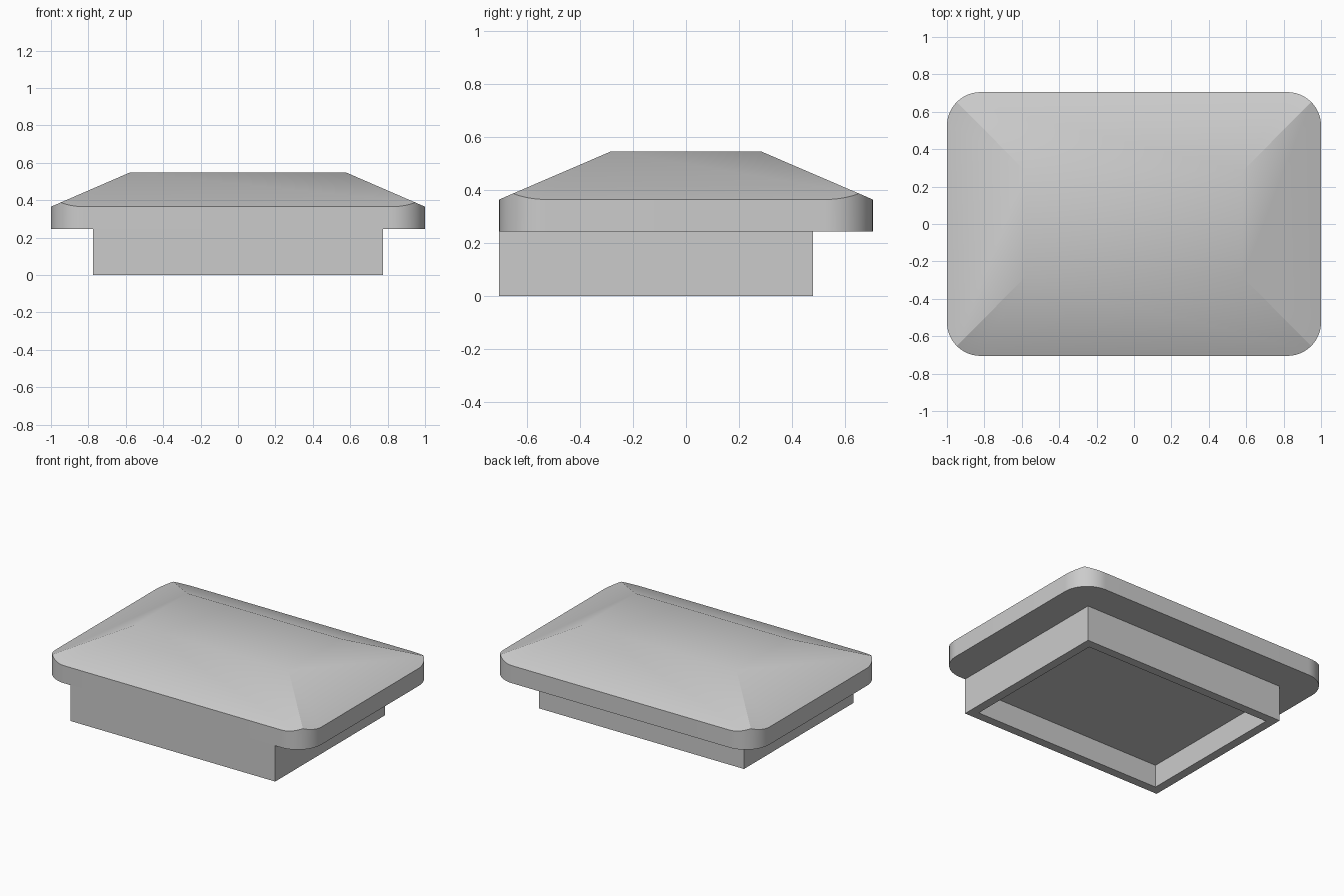
import bpy, bmesh, math

if "Cube" in bpy.data.objects:
    bpy.data.objects.remove(bpy.data.objects["Cube"])

HX, HY = 1.0, 0.705            # half size of the lid
RADIUS = 0.18                  # corner rounding
Z_UNDER, Z_EAVE, Z_TOP = 0.245, 0.365, 0.547
TOP_X, TOP_Y = 0.58, 0.282     # half size of the flat top
STEPS = 16                     # segments per corner, even

grey = bpy.data.materials.new("light_grey")
grey.use_nodes = True
grey.diffuse_color = (0.6, 0.6, 0.6, 1)
grey.node_tree.nodes["Principled BSDF"].inputs["Base Color"].default_value = (0.6, 0.6, 0.6, 1)


def finish(bm, name):
    bmesh.ops.recalc_face_normals(bm, faces=bm.faces[:])
    mesh = bpy.data.meshes.new(name)
    bm.to_mesh(mesh)
    bm.free()
    mesh.materials.append(grey)
    obj = bpy.data.objects.new(name, mesh)
    bpy.context.collection.objects.link(obj)
    bpy.context.view_layer.objects.active = obj
    bpy.ops.object.select_all(action='DESELECT')
    obj.select_set(True)
    bpy.ops.object.shade_smooth_by_angle(angle=math.radians(30))
    return obj


def eave_height(x, y):
    """Height of the hipped roof above a point on the outline."""
    slope = (Z_TOP - Z_EAVE) / (HX - TOP_X)
    return Z_EAVE + slope * max(0, min(HX - abs(x), HY - abs(y)))


# Lid: rounded rectangle with a hipped, flat-topped roof
bm = bmesh.new()
corners = [(1, 1), (-1, 1), (-1, -1), (1, -1)]
outline = []
for i, (sx, sy) in enumerate(corners):
    for k in range(STEPS + 1):
        a = (i + k / STEPS) * math.pi / 2
        outline.append((sx * (HX - RADIUS) + RADIUS * math.cos(a),
                        sy * (HY - RADIUS) + RADIUS * math.sin(a)))
lower = [bm.verts.new((x, y, Z_UNDER)) for x, y in outline]
upper = [bm.verts.new((x, y, eave_height(x, y))) for x, y in outline]
top = [bm.verts.new((sx * TOP_X, sy * TOP_Y, Z_TOP)) for sx, sy in corners]
n = len(outline)
for i in range(n):
    j = (i + 1) % n
    bm.faces.new((lower[i], lower[j], upper[j], upper[i]))
bm.faces.new(lower[::-1])
bm.faces.new(top)
for i in range(4):
    # each slope runs from the middle of one corner to the middle of the next
    start = i * (STEPS + 1) + STEPS // 2
    edge = [upper[(start + k) % n] for k in range(STEPS + 2)]
    bm.faces.new(edge + [top[(i + 1) % 4], top[i]])
finish(bm, "lid")

# Base: open-bottomed block, flush with the front of the lid
X, FRONT, BACK, WALL, DEPTH = 0.775, -HY, 0.48, 0.085, 0.155
bm = bmesh.new()
bmesh.ops.create_cube(bm, size=1)
for v in bm.verts:
    v.co = (math.copysign(X, v.co.x),
            BACK if v.co.y > 0 else FRONT,
            Z_UNDER if v.co.z > 0 else 0)
bm.normal_update()
bottom = min(bm.faces, key=lambda f: f.calc_center_median().z)
ceiling = max(bm.faces, key=lambda f: f.calc_center_median().z)
bmesh.ops.inset_individual(bm, faces=[bottom], thickness=WALL)
recess = bmesh.ops.extrude_discrete_faces(bm, faces=[bottom])["faces"]
bmesh.ops.translate(bm, verts=recess[0].verts[:], vec=(0, 0, DEPTH))
bmesh.ops.delete(bm, geom=[ceiling], context='FACES_ONLY')
finish(bm, "base")
